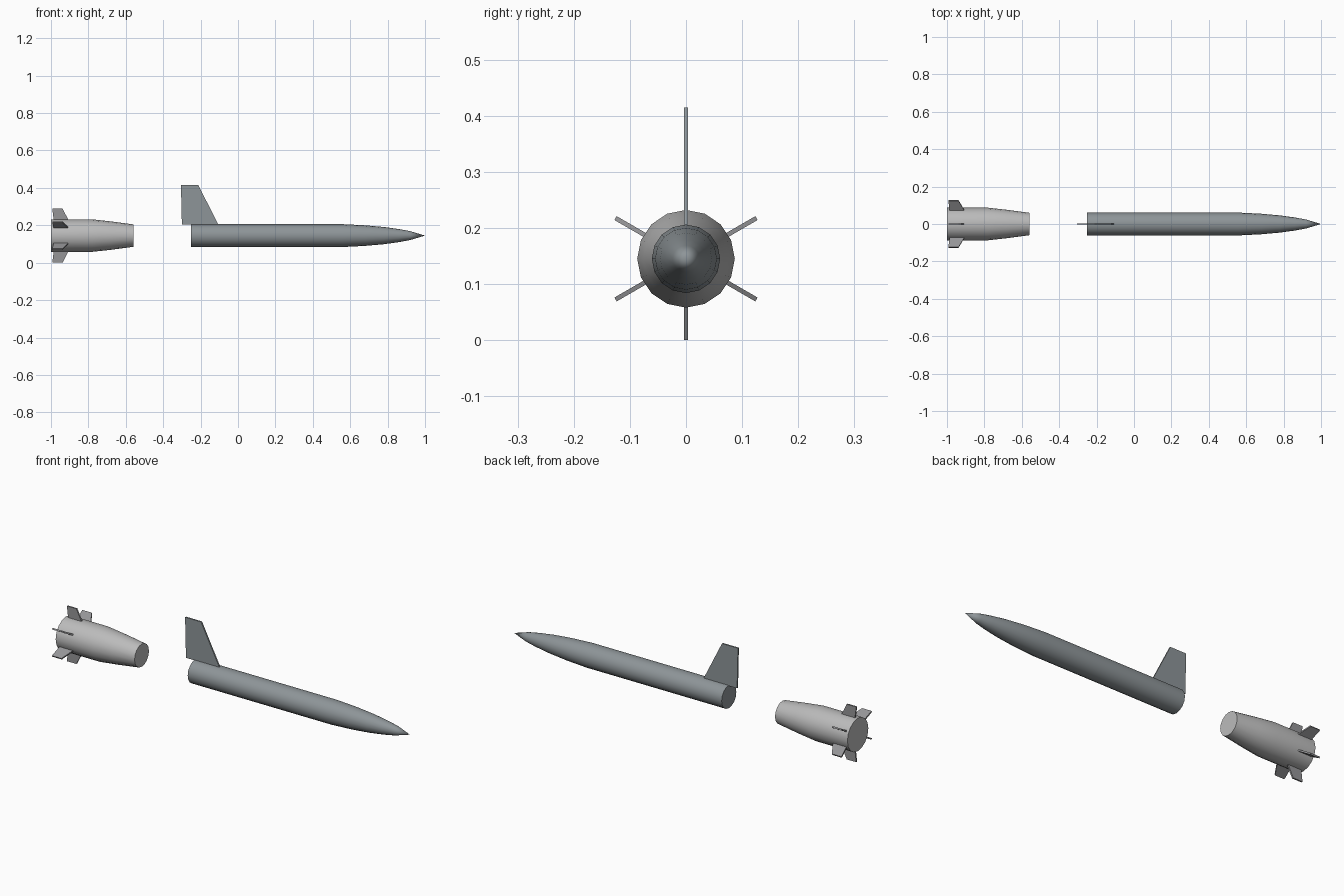
import bpy, bmesh, math
from mathutils import Matrix

cube = bpy.data.objects.get("Cube")
if cube:
    bpy.data.objects.remove(cube, do_unlink=True)

AXIS_Z = 0.145
SIDES = 16


def material(name, rgb):
    m = bpy.data.materials.new(name)
    m.use_nodes = True
    m.diffuse_color = (*rgb, 1)
    m.node_tree.nodes["Principled BSDF"].inputs["Base Color"].default_value = (*rgb, 1)
    return m


blue_grey = material("blue grey", (0.27, 0.30, 0.315))
light_grey = material("light grey", (0.50, 0.50, 0.50))
fin_grey = material("fin grey", (0.30, 0.30, 0.31))


def finish(bm, name, mat, smooth=False):
    bmesh.ops.recalc_face_normals(bm, faces=bm.faces)
    mesh = bpy.data.meshes.new(name)
    bm.to_mesh(mesh)
    bm.free()
    mesh.materials.append(mat)
    ob = bpy.data.objects.new(name, mesh)
    bpy.context.collection.objects.link(ob)
    if smooth:
        bpy.ops.object.select_all(action='DESELECT')
        ob.select_set(True)
        bpy.context.view_layer.objects.active = ob
        bpy.ops.object.shade_smooth_by_angle(angle=math.radians(40))
    return ob


def lathe(name, profile, mat):
    """Closed body turned round the x axis from (x, radius) pairs."""
    bm = bmesh.new()
    rings = []
    for x, r in profile:
        if r == 0:
            rings.append([bm.verts.new((x, 0, AXIS_Z))] * SIDES)
            continue
        angles = [math.tau * i / SIDES for i in range(SIDES)]
        rings.append([bm.verts.new((x, r * math.cos(a), AXIS_Z + r * math.sin(a)))
                      for a in angles])
    for a, b in zip(rings, rings[1:]):
        for i in range(SIDES):
            j = (i + 1) % SIDES
            bm.faces.new(dict.fromkeys((a[i], a[j], b[j], b[i])))
    for ring in (rings[0], rings[-1]):
        if ring[0] is not ring[1]:
            bm.faces.new(ring)
    return finish(bm, name, mat, smooth=True)


def fin(name, outline, mat, angle=0, thickness=0.008):
    """Flat plate from (x, distance from axis) pairs, turned round the axis."""
    bm = bmesh.new()
    face = bm.faces.new([bm.verts.new((x, -thickness / 2, r)) for x, r in outline])
    side = bmesh.ops.extrude_face_region(bm, geom=[face])
    moved = [v for v in side["geom"] if isinstance(v, bmesh.types.BMVert)]
    bmesh.ops.translate(bm, verts=moved, vec=(0, thickness, 0))
    place = Matrix.Translation((0, 0, AXIS_Z)) @ Matrix.Rotation(angle, 4, 'X')
    bm.transform(place)
    return finish(bm, name, mat)


# Main body with pointed nose
lathe("main_body", [(-0.25, 0.061), (0.56, 0.061), (0.68, 0.055), (0.78, 0.046),
                    (0.86, 0.035), (0.92, 0.024), (1.0, 0)], blue_grey)

# Upright tail fin, overhanging the rear of the body
fin("tail_fin", [(-0.30, 0.058), (-0.105, 0.058), (-0.212, 0.27), (-0.305, 0.27)],
    blue_grey)

# Separate booster
lathe("booster", [(-1.0, 0.087), (-0.78, 0.087), (-0.68, 0.076), (-0.56, 0.06)],
      light_grey)

# Six small fins round the booster
for k in range(6):
    fin(f"booster_fin_{k + 1}",
        [(-0.985, 0.08), (-0.905, 0.08), (-0.938, 0.145), (-0.993, 0.145)],
        fin_grey, k * math.tau / 6)
